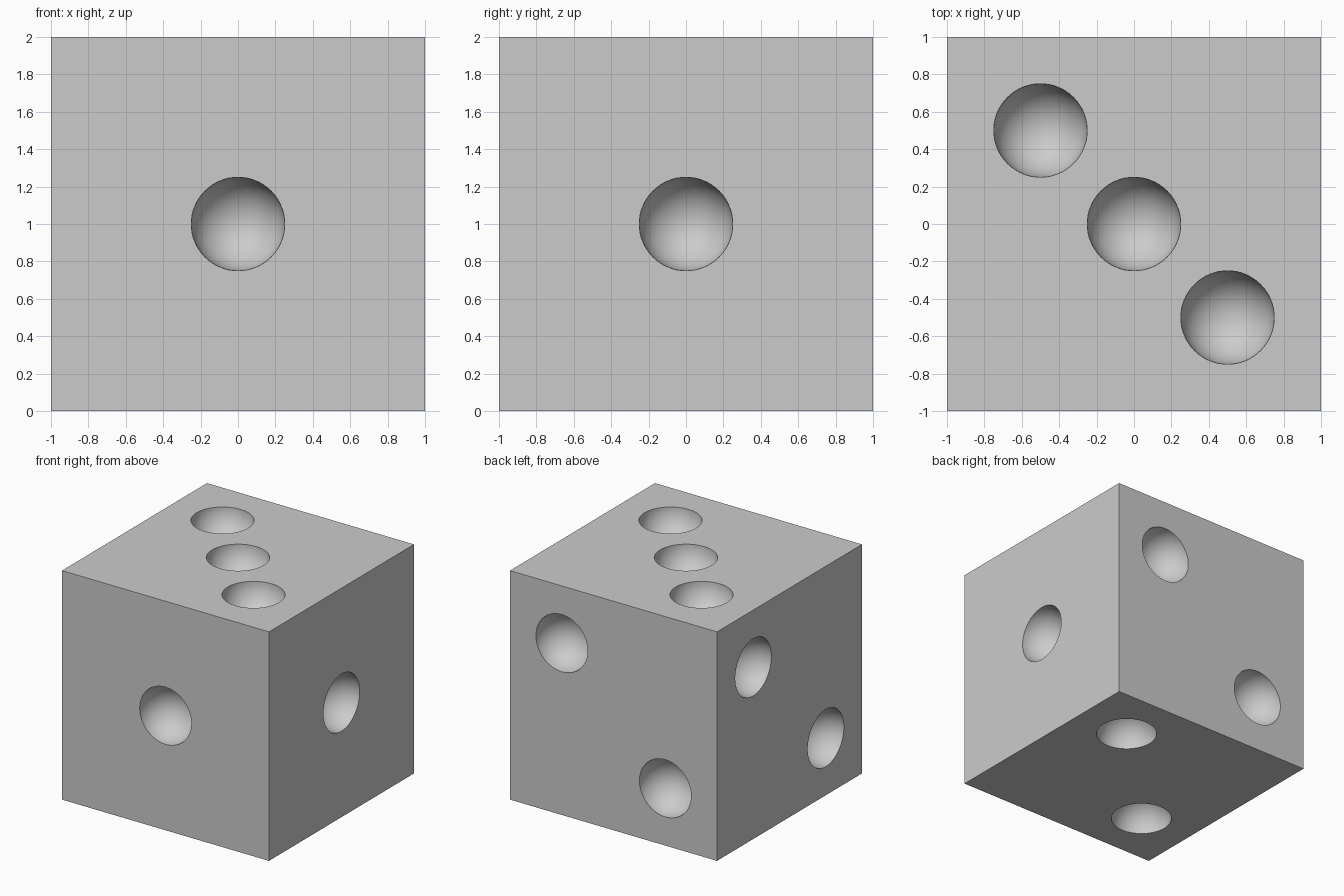
import bpy, bmesh, math
from mathutils import Matrix, Vector

old = bpy.data.objects.get("Cube")
if old:
    bpy.data.objects.remove(old, do_unlink=True)

# One plain material for the whole die
grey = bpy.data.materials.new("light grey")
grey.use_nodes = True
colour = (0.6, 0.6, 0.6, 1)
grey.diffuse_color = colour
grey.node_tree.nodes["Principled BSDF"].inputs["Base Color"].default_value = colour

HALF, PIP, OFF = 1.0, 0.25, 0.5
CENTRE = Vector((0, 0, HALF))


def make_object(name, bm):
    mesh = bpy.data.meshes.new(name)
    bm.to_mesh(mesh)
    bm.free()
    mesh.materials.append(grey)
    obj = bpy.data.objects.new(name, mesh)
    bpy.context.collection.objects.link(obj)
    return obj


# Sharp-edged cube body
bm = bmesh.new()
bmesh.ops.create_cube(bm, size=2 * HALF, matrix=Matrix.Translation(CENTRE))
die = make_object("die_body", bm)

# Pip positions on each face, measured from the middle of the cube
pips = {
    "front": [(0, -HALF, 0)],
    "left": [(HALF, 0, 0)],
    "back": [(s * OFF, HALF, s * OFF) for s in (-1, 1)],
    "right": [(-HALF, s * OFF, s * OFF) for s in (-1, 1)],
    "bottom": [(s * OFF, s * OFF, -HALF) for s in (-1, 1)],
    "top": [(s * OFF, -s * OFF, HALF) for s in (-1, 0, 1)],
}

# Hemispherical pips: spheres centred on the faces, poles along the face normal
bm = bmesh.new()
for spots in pips.values():
    for spot in map(Vector, spots):
        normal = Vector([c if abs(c) == HALF else 0 for c in spot])
        turn = normal.to_track_quat("Z", "Y").to_matrix().to_4x4()
        bmesh.ops.create_uvsphere(bm, u_segments=64, v_segments=33, radius=PIP,
                                  matrix=Matrix.Translation(CENTRE + spot) @ turn)
cutter = make_object("pip_cutter", bm)
cutter.hide_render = True

# Carve the pips and keep the rims sharp
cut = die.modifiers.new("pips", "BOOLEAN")
cut.operation = "DIFFERENCE"
cut.solver = "EXACT"
cut.object = cutter
bpy.ops.object.select_all(action="DESELECT")
bpy.context.view_layer.objects.active = die
die.select_set(True)
bpy.ops.object.modifier_apply(modifier=cut.name)
bpy.data.objects.remove(cutter, do_unlink=True)
bpy.ops.object.shade_smooth_by_angle(angle=math.radians(30))
